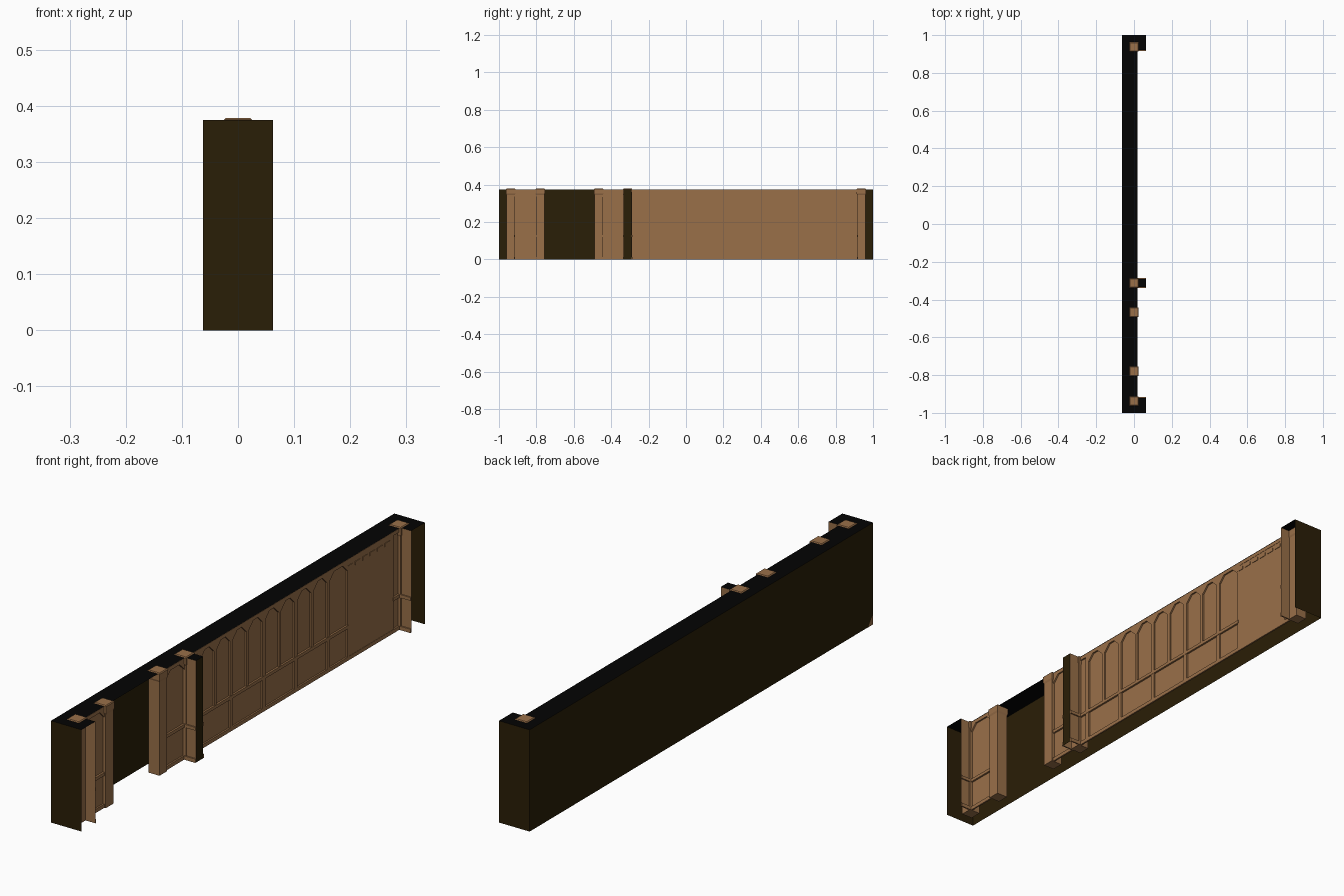
import bpy

if "Cube" in bpy.data.objects:
    bpy.data.objects.remove(bpy.data.objects["Cube"])


def material(name, rgb):
    m = bpy.data.materials.new(name)
    m.diffuse_color = (*rgb, 1)
    m.use_nodes = True
    m.node_tree.nodes["Principled BSDF"].inputs["Base Color"].default_value = m.diffuse_color
    return m


BROWN = material("warm brown", (0.32, 0.16, 0.066))
DARK = material("dark brown", (0.023, 0.013, 0.002))
BLACK = material("black", (0.001, 0.001, 0.001))


def mesh(name, verts, faces, mat):
    me = bpy.data.meshes.new(name)
    me.from_pydata(verts, [], faces)
    me.materials.append(mat)
    ob = bpy.data.objects.new(name, me)
    bpy.context.collection.objects.link(ob)
    return ob


def sheet(name, a, b, c, d, mat):
    return mesh(name, [a, b, c, d], [(0, 1, 2, 3)], mat)


def prism(name, outline, x0, x1, mat=BROWN):
    """Outline in (y, z), counter-clockwise seen from +x, extruded along x."""
    n = len(outline)
    verts = [(x, y, z) for x in (x0, x1) for y, z in outline]
    faces = [tuple(reversed(range(n))), tuple(range(n, 2 * n))]
    faces += [(i, (i + 1) % n, n + (i + 1) % n, n + i) for i in range(n)]
    return mesh(name, verts, faces, mat)


def box(name, x0, x1, y0, y1, z0, z1, mat=BROWN):
    return prism(name, [(y0, z0), (y1, z0), (y1, z1), (y0, z1)], x0, x1, mat)


X, H = 0.0625, 0.375      # half depth, wall height
PX = 0.011                # surface of the brown panels
RX = 0.017                # face of the ribs
LIP = 0.0175              # front edge of the black top
END = 0.92                # inner face of the end returns
MID = 0.125               # mid rail height


def flat_top(name, x0, x1, y0, y1):
    sheet(name, (x0, y0, H), (x1, y0, H), (x1, y1, H), (x0, y1, H), BLACK)


# Dark outer shell, open below
sheet("back_shell", (-X, 1, 0), (-X, -1, 0), (-X, -1, H), (-X, 1, H), DARK)
sheet("front_end_shell", (-X, -1, 0), (X, -1, 0), (X, -1, H), (-X, -1, H), DARK)
sheet("rear_end_shell", (X, 1, 0), (-X, 1, 0), (-X, 1, H), (X, 1, H), DARK)

# Black top with end returns and stub
flat_top("wall_top", -X, LIP, -1, 1)
flat_top("front_return_top", LIP, X, -1, -END)
flat_top("rear_return_top", LIP, X, END, 1)
flat_top("stub_top", LIP, X, -0.333, -0.292)

# Small brown chip in the low back corner
mesh("corner_chip", [(-X - 0.0005, -1, 0), (-X - 0.0005, -1, 0.04), (-X - 0.0005, -0.97, 0)],
     [(0, 1, 2)], BROWN)


def panel(name, y0, y1):
    """Flat wall panel with top and bottom rails."""
    sheet(name, (PX, y0, 0), (PX, y1, 0), (PX, y1, H), (PX, y0, H), BROWN)
    box(name + "_top_rail", PX, RX, y0, y1, 0.36, H - 0.001)
    box(name + "_bottom_rail", PX, RX, y0, y1, 0, 0.014)


def mid_rail(y0, y1):
    box("mid_rail", PX, RX + 0.001, y0, y1, MID - 0.006, MID + 0.006)


def corners(y0, y1, s):
    """Cut corners at the head of an arched panel."""
    prism("arch_corner", [(y0, 0.362), (y0, 0.362 - s), (y0 + s, 0.362)], PX, RX)
    prism("arch_corner", [(y1, 0.362), (y1 - s, 0.362), (y1, 0.362 - s)], PX, RX)


# Long panelled wall
panel("long_wall", -0.292, END)
mid_rail(-0.29, 0.62)
mid_rail(0.88, END)
ribs = [-0.25 + 0.094 * i for i in range(9)] + [0.62]
for i, y in enumerate(ribs):
    wide = 0.009 if i % 2 == 0 else 0.006
    low = 0.01 if i % 2 == 0 or i == 9 else MID
    box("wall_rib", PX, RX, y - wide, y + wide, low, 0.362)
for a, b in zip(ribs, ribs[1:]):
    corners(a + 0.006, b - 0.006, 0.03)

# Plain raised stretch with a small toothed trim
box("plain_stretch", PX, RX - 0.001, 0.62, 0.885, 0.01, 0.362)
for i in range(6):
    box("trim_tooth", PX, RX + 0.001, 0.615 + i * 0.043, 0.645 + i * 0.043, 0.338, 0.35)

# Two short walls beside the opening
for name, y0, y1 in (("short_wall_front", -END, -0.78), ("short_wall_rear", -0.465, -0.333)):
    panel(name, y0, y1)
    mid_rail(y0, y1)
    corners(y0 + (0.003 if y0 < -0.9 else 0.02), y1 - (0.02 if y1 < -0.7 else 0.003), 0.03)


def side_face(name, y, s):
    """Brown face of a cross wall, facing s along y, with thin rails."""
    a, b = ((PX, y), (X, y)) if s < 0 else ((X, y), (PX, y))
    sheet(name, (*a, 0), (*b, 0), (*b, H), (*a, H), BROWN)
    lo, hi = sorted((y, y + s * 0.005))
    for z0, z1 in ((0, 0.014), (MID - 0.006, MID + 0.006)):
        box(name + "_rail", PX, X, lo, hi, z0, z1)


# Inner faces of the end returns (their outer edges stay open) and the stub
side_face("front_return_face", -END, 1)
side_face("rear_return_face", END, -1)
side_face("stub_front_face", -0.333, -1)
side_face("stub_rear_face", -0.292, 1)

# Dark cut end of the stub
sheet("stub_end", (X, -0.333, 0), (X, -0.292, 0), (X, -0.292, H), (X, -0.333, H), DARK)

# Square pillars with a slight cap and bevelled top: (half width, height)
PROFILE = [(0.0225, 0), (0.0225, 0.345), (0.025, 0.352), (0.025, 0.3755), (0.022, 0.3785)]
for y in (-0.9375, -0.78, -0.467, -0.3125, 0.9375):
    verts = [(sx * r, y + sy * r, z) for r, z in PROFILE
             for sx, sy in ((-1, -1), (1, -1), (1, 1), (-1, 1))]
    faces = [(4 * k + i, 4 * k + (i + 1) % 4, 4 * k + 4 + (i + 1) % 4, 4 * k + 4 + i)
             for k in range(len(PROFILE) - 1) for i in range(4)]
    n = len(verts)
    mesh("pillar", verts, faces + [(3, 2, 1, 0), (n - 4, n - 3, n - 2, n - 1)], BROWN)
